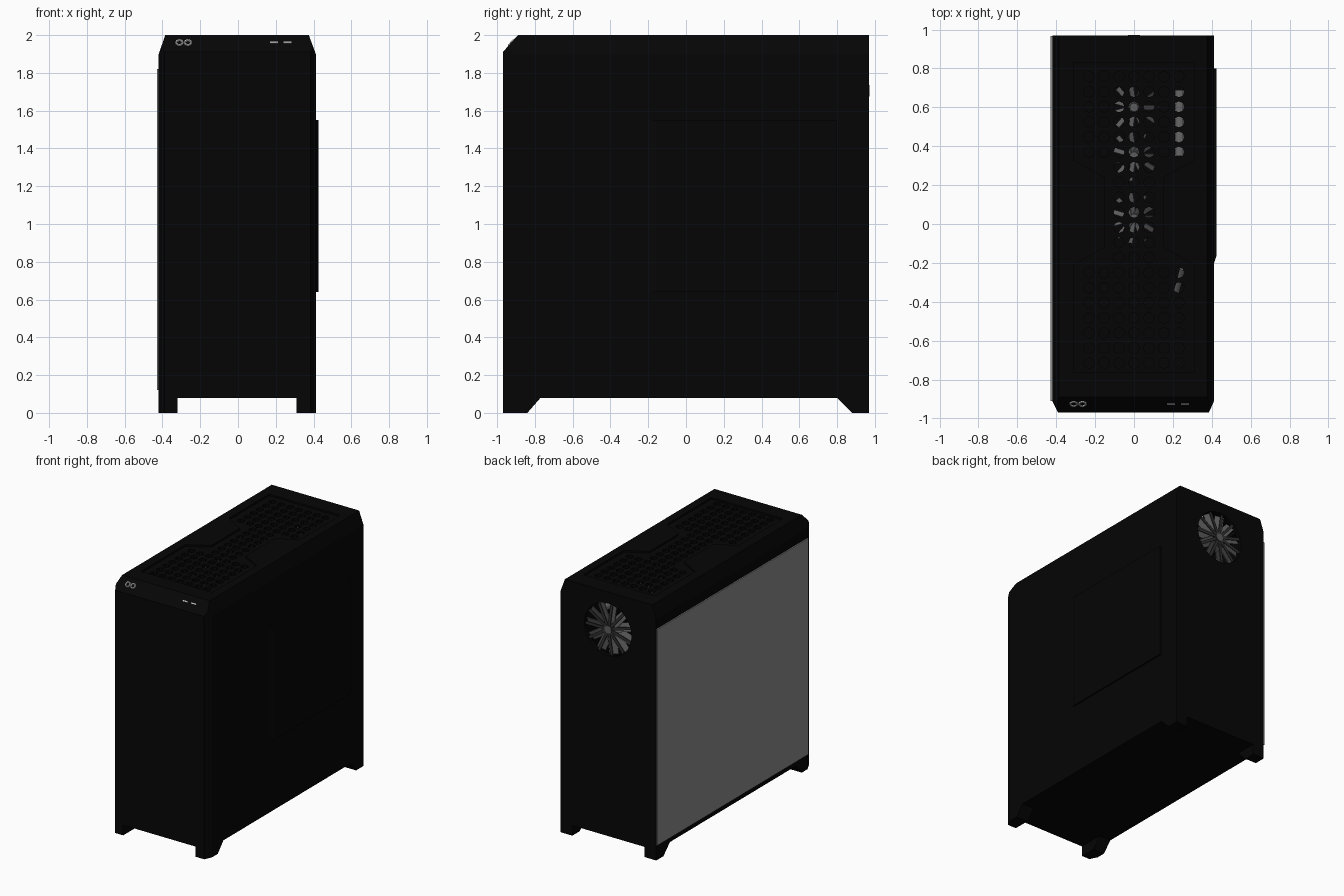
import bpy, bmesh, math
from mathutils import Matrix, Vector

if "Cube" in bpy.data.objects:
    bpy.data.objects.remove(bpy.data.objects["Cube"])


def mat(name, v):
    m = bpy.data.materials.new(name)
    m.diffuse_color = (v, v, v, 1)
    m.use_nodes = True
    m.node_tree.nodes["Principled BSDF"].inputs["Base Color"].default_value = m.diffuse_color
    return m


BLACK = mat("case_black", 0.0016)
GLASS = mat("smoked_glass_grey", 0.263)
FAN = mat("fan_grey", 0.11)
SPOKE = mat("spoke_dark_grey", 0.03)
PORT = mat("port_silver", 0.55)
TUBE = mat("tube_grey", 0.14)


def make(name, bm, m):
    bmesh.ops.recalc_face_normals(bm, faces=bm.faces)
    me = bpy.data.meshes.new(name)
    bm.to_mesh(me)
    bm.free()
    ob = bpy.data.objects.new(name, me)
    bpy.context.collection.objects.link(ob)
    me.materials.append(m)
    return ob


def prism(name, pts, axis, lo, hi, m=BLACK):
    """Extrude a 2D outline along an axis."""
    place = {'x': lambda a, b, t: (t, a, b),
             'y': lambda a, b, t: (a, t, b),
             'z': lambda a, b, t: (a, b, t)}[axis]
    bm = bmesh.new()
    ends = [[bm.verts.new(place(a, b, t)) for a, b in pts] for t in (lo, hi)]
    for e in ends:
        bm.faces.new(e)
    n = len(pts)
    for i in range(n):
        j = (i + 1) % n
        bm.faces.new((ends[0][i], ends[0][j], ends[1][j], ends[1][i]))
    return make(name, bm, m)


def box(name, x0, x1, y0, y1, z0, z1, m=BLACK):
    return prism(name, [(x0, y0), (x1, y0), (x1, y1), (x0, y1)], 'z', z0, z1, m)


def boolean(ob, tool, op):
    mod = ob.modifiers.new("cut", 'BOOLEAN')
    mod.object, mod.operation, mod.solver = tool, op, 'EXACT'
    bpy.context.view_layer.objects.active = ob
    bpy.ops.object.modifier_apply(modifier=mod.name)
    bpy.data.objects.remove(tool)


# Case shell: three outlines intersected, then hollowed and opened
case = prism("case_shell", [(-.42, .97), (-.42, -.91), (-.39, -.97), (.385, -.97),
                            (.412, -.91), (.412, .97)], 'z', -.1, 2.1)
front_outline = prism("cutter", [(-.42, 0), (-.32, 0), (-.32, .08), (.31, .08), (.31, 0),
                                 (.412, 0), (.412, 1.9), (.375, 2), (-.385, 2), (-.42, 1.9)],
                      'y', -1.2, 1.2)
boolean(case, front_outline, 'INTERSECT')
side_outline = prism("cutter", [(-.97, 0), (-.84, 0), (-.77, .08), (.8, .08), (.88, 0),
                                (.97, 0), (.97, 2), (-.89, 2), (-.97, 1.91)], 'x', -1, 1)
boolean(case, side_outline, 'INTERSECT')
boolean(case, box("cutter", -.39, .38, -.88, .94, .12, 1.93), 'DIFFERENCE')
boolean(case, box("cutter", -.6, -.3, -.85, .91, .17, 1.77), 'DIFFERENCE')

# Waisted opening in the roof
half = [(.31, .83), (.31, .33), (.15, .24), (.15, -.12), (.31, -.21), (.31, -.76)]
outline = half + [(-x, y) for x, y in reversed(half)]
boolean(case, prism("cutter", outline, 'z', 1.85, 2.1), 'DIFFERENCE')

# Round rear fan opening
FZ, FR = 1.705, .205
circle = [(FR * math.cos(i * math.tau / 32), FZ + FR * math.sin(i * math.tau / 32))
          for i in range(32)]
boolean(case, prism("cutter", circle, 'y', .85, 1.1), 'DIFFERENCE')

# Roof grille: square cells, holed where the opening shows
P, Q, R = .077, .0775, .028
bm = bmesh.new()
for i in range(-4, 5):
    for k in range(-15, 7):
        cx, cy = i * P, .37 + k * Q
        wide = 0 <= k <= 5 or -14 <= k <= -8
        holed = abs(i) <= (3 if wide else 1) and -14 <= k <= 5
        dirs = [(1, 0), (1, 1), (0, 1), (-1, 1), (-1, 0), (-1, -1), (0, -1), (1, -1)]
        outer = [bm.verts.new((cx + a * P / 2, cy + b * Q / 2, 1.975)) for a, b in dirs]
        if not holed:
            bm.faces.new(outer)
            continue
        inner = [bm.verts.new((cx + R * math.cos(j * math.pi / 4),
                               cy + R * math.sin(j * math.pi / 4), 1.975)) for j in range(8)]
        for j in range(8):
            n = (j + 1) % 8
            bm.faces.new((outer[j], outer[n], inner[n], inner[j]))
bmesh.ops.remove_doubles(bm, verts=bm.verts, dist=.0005)
grille = make("roof_grille", bm, BLACK)
sol = grille.modifiers.new("thickness", 'SOLIDIFY')
sol.thickness, sol.offset = .024, 0

# Side panels
box("glass_side_panel", -.43, -.42, -.91, .968, .12, 1.82, GLASS)
prism("raised_side_panel", [(.40, -.2), (.412, -.2), (.425, -.16), (.425, .8), (.40, .8)],
      'z', .64, 1.55)


# Fans: hub plus straight radial blades
def fan(name, matrix, radius, hub, width, pitch, m, z=0, depth=.04, count=11):
    bm = bmesh.new()
    bmesh.ops.create_cone(bm, cap_ends=True, segments=16, radius1=hub, radius2=hub, depth=depth)
    length = radius - hub * .8
    for i in range(count):
        mx = (Matrix.Rotation(i * math.tau / count, 4, 'Z')
              @ Matrix.Translation((hub * .8 + length / 2, 0, z))
              @ Matrix.Rotation(math.radians(pitch), 4, 'X')
              @ Matrix.Diagonal((length, width, .006, 1)))
        bmesh.ops.create_cube(bm, size=1, matrix=mx)
    bmesh.ops.transform(bm, matrix=matrix, verts=bm.verts)
    return make(name, bm, m)


REAR = Matrix.Translation((0, .952, FZ)) @ Matrix.Rotation(-math.pi / 2, 4, 'X')
fan("rear_fan", REAR, .2, .03, .07, -20, FAN, -.02)
fan("rear_fan_spokes", REAR, .2, .035, .022, 0, SPOKE, .01, .036)
for n, y in enumerate((.6, .35, .03)):
    fan(f"roof_fan_{n + 1}", Matrix.Translation((0, y, 1.88)), .13, .022, .028, 35, FAN)


# Inner tubes glimpsed through the grille
def tube(name, a, b, r):
    a, b = Vector(a), Vector(b)
    bm = bmesh.new()
    m = Matrix.Translation((a + b) / 2) @ (b - a).to_track_quat('Z', 'Y').to_matrix().to_4x4()
    bmesh.ops.create_cone(bm, cap_ends=True, segments=12, radius1=r, radius2=r,
                          depth=(b - a).length, matrix=m)
    make(name, bm, TUBE)


tube("rear_tube", (.235, .35, 1.7), (.235, .69, 1.7), .025)
tube("front_tube", (.215, -.36, 1.6), (.25, -.23, 1.7), .015)

# Front ports on the sloped top edge
TILT = Matrix.Rotation(math.atan2(.09, .08), 4, 'X')
SLOPE = Vector((0, -.9256, 1.96))
for n, x in enumerate((-.31, -.265)):
    bpy.ops.mesh.primitive_torus_add(major_radius=.017, minor_radius=.006,
                                     major_segments=12, minor_segments=6)
    ring = bpy.context.object
    ring.name = f"audio_ring_{n + 1}"
    ring.matrix_world = Matrix.Translation(SLOPE + Vector((x, 0, 0))) @ TILT
    ring.data.materials.append(PORT)
for n, x in enumerate((.19, .263)):
    bm = bmesh.new()
    m = (Matrix.Translation(SLOPE + Vector((x, 0, 0))) @ TILT
         @ Matrix.Diagonal((.042, .009, .008, 1)))
    bmesh.ops.create_cube(bm, size=1, matrix=m)
    make(f"data_port_{n + 1}", bm, PORT)
